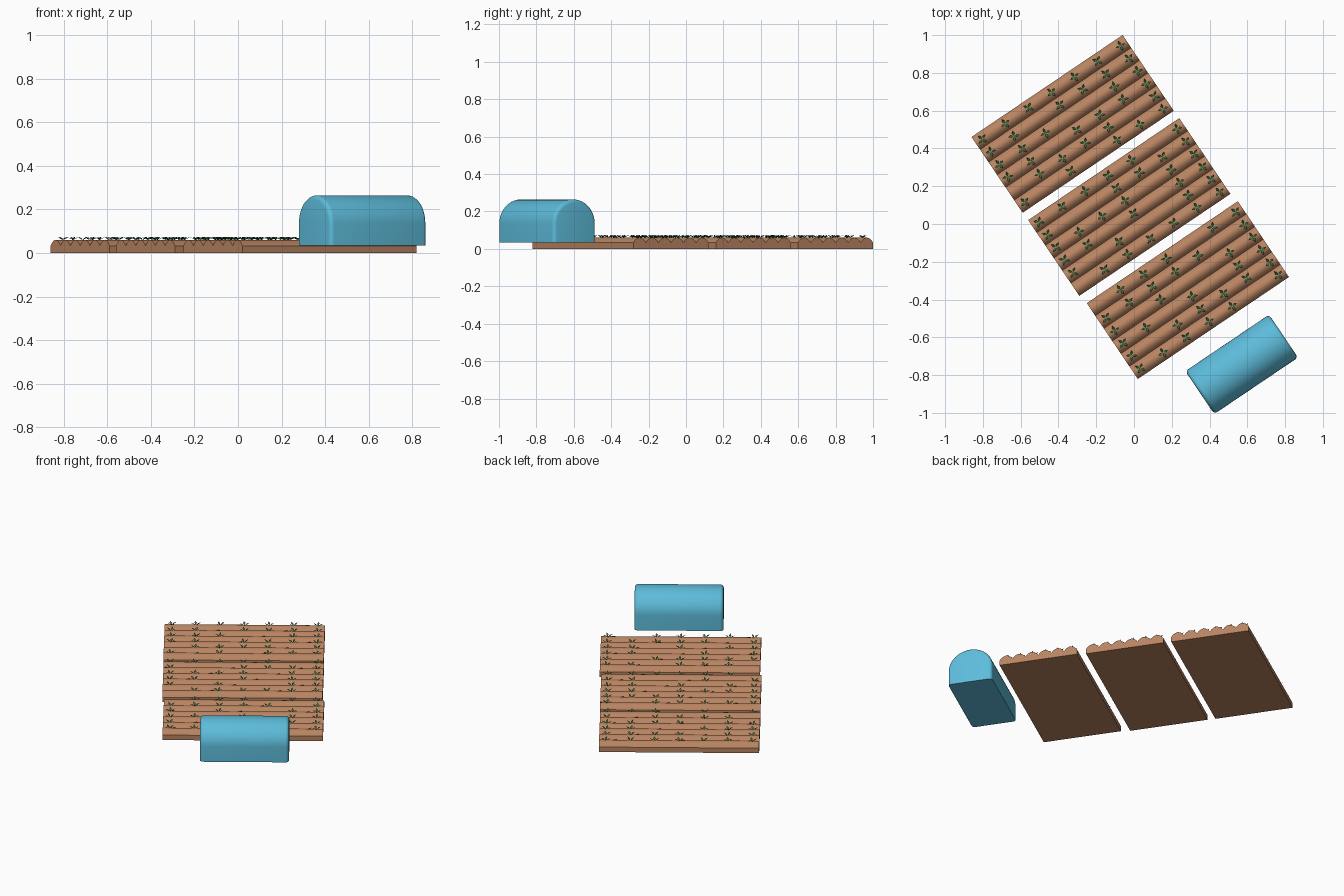
import bpy, bmesh, math, random
from mathutils import Matrix, Vector

if "Cube" in bpy.data.objects:
    bpy.data.objects.remove(bpy.data.objects["Cube"])

random.seed(4)
TURN = Matrix.Rotation(math.radians(34), 4, 'Z')
LENGTH, WIDTH, ROWS = 0.965, 0.484, 6
PITCH = WIDTH / ROWS
RIDGE_TOP, FURROW = 0.06, 0.033


def material(name, rgb):
    m = bpy.data.materials.new(name)
    m.diffuse_color = (*rgb, 1)
    m.use_nodes = True
    m.node_tree.nodes["Principled BSDF"].inputs["Base Color"].default_value = m.diffuse_color
    return m


soil = material("soil", (0.48, 0.23, 0.12))
leaf = material("leaf", (0.03, 0.16, 0.05))
cover = material("cover", (0.11, 0.50, 0.70))


def finish(bm, name, mat, center, smooth=True):
    bmesh.ops.recalc_face_normals(bm, faces=bm.faces)
    me = bpy.data.meshes.new(name)
    bm.to_mesh(me)
    bm.free()
    me.materials.append(mat)
    ob = bpy.data.objects.new(name, me)
    bpy.context.collection.objects.link(ob)
    ob.matrix_world = Matrix.Translation((*center, 0)) @ TURN
    if smooth:
        bpy.ops.object.select_all(action='DESELECT')
        ob.select_set(True)
        bpy.context.view_layer.objects.active = ob
        bpy.ops.object.shade_smooth_by_angle(angle=math.radians(35))
    return ob


def extrude_profile(profile, length):
    """Closed solid from a (y, z) outline, centred along local x."""
    bm = bmesh.new()
    face = bm.faces.new([bm.verts.new((-length / 2, y, z)) for y, z in profile])
    ext = bmesh.ops.extrude_face_region(bm, geom=[face], use_keep_orig=True)
    moved = [g for g in ext["geom"] if isinstance(g, bmesh.types.BMVert)]
    bmesh.ops.translate(bm, verts=moved, vec=(length, 0, 0))
    return bm


def soil_bed(name, center):
    outline = [(-WIDTH / 2, 0)]
    steps = 10
    for i in range(ROWS * steps + 1):
        s = abs(math.sin(math.pi * i / steps))
        z = FURROW + (RIDGE_TOP - FURROW) * s ** 0.8
        outline.append((-WIDTH / 2 + PITCH * i / steps, z))
    outline.append((WIDTH / 2, 0))
    finish(extrude_profile(outline, LENGTH), name, soil, center)


def seedlings(name, center, mask):
    bm = bmesh.new()
    kite = [(0, 0, 0), (0.015, -0.007, 0.009), (0.029, 0, 0.015), (0.015, 0.007, 0.009)]
    for r, row in enumerate(mask):
        for c, mark in enumerate(row):
            if mark != "x":
                continue
            place = Matrix.Translation(((c - 3) * 0.147, (2.5 - r) * PITCH, RIDGE_TOP - 0.001))
            spin = random.uniform(0, math.pi / 2)
            for k in range(4):
                m = place @ Matrix.Rotation(spin + k * math.pi / 2, 4, 'Z')
                bm.faces.new([bm.verts.new(m @ Vector(p)) for p in kite])
    finish(bm, name, leaf, center, smooth=False)


# Three ridged beds with their seedlings (x = planted, . = gap)
beds = [
    ("back", (-0.325, 0.53),
     ["xxxxxxx", "xx.xxxx", "xxx..xx", "xx.xxxx", ".xxxx.x", "x.x.xxx"]),
    ("middle", (-0.025, 0.09),
     ["xxxxx.x", "x..xxxx", "xxxx.xx", "xx.x.xx", "x.x..xx", ".xxxxxx"]),
    ("front", (0.285, -0.35),
     [".xxx.xx", "xxxxx.x", "x.x..xx", "xx.x.xx", "x.xxxxx", "xxxxx.x"]),
]
for label, center, mask in beds:
    soil_bed(label + "_soil_bed", center)
    seedlings(label + "_seedlings", center, mask)

# Arched tunnel cover with softened ends
half, spring, crown, base = 0.137, 0.135, 0.265, 0.035
arch = [(-half, base)]
for i in range(25):
    a = math.pi * (1 - i / 24)
    arch.append((half * math.cos(a), spring + (crown - spring) * math.sin(a)))
arch.append((half, base))
bm = extrude_profile(arch, 0.535)
rim = [e for e in bm.edges
       if abs(e.verts[0].co.x - e.verts[1].co.x) < 1e-5
       and max(v.co.z for v in e.verts) > base + 1e-4]
bmesh.ops.bevel(bm, geom=rim, offset=0.02, segments=4, profile=0.5, affect='EDGES')
finish(bm, "tunnel_cover", cover, (0.57, -0.743))
